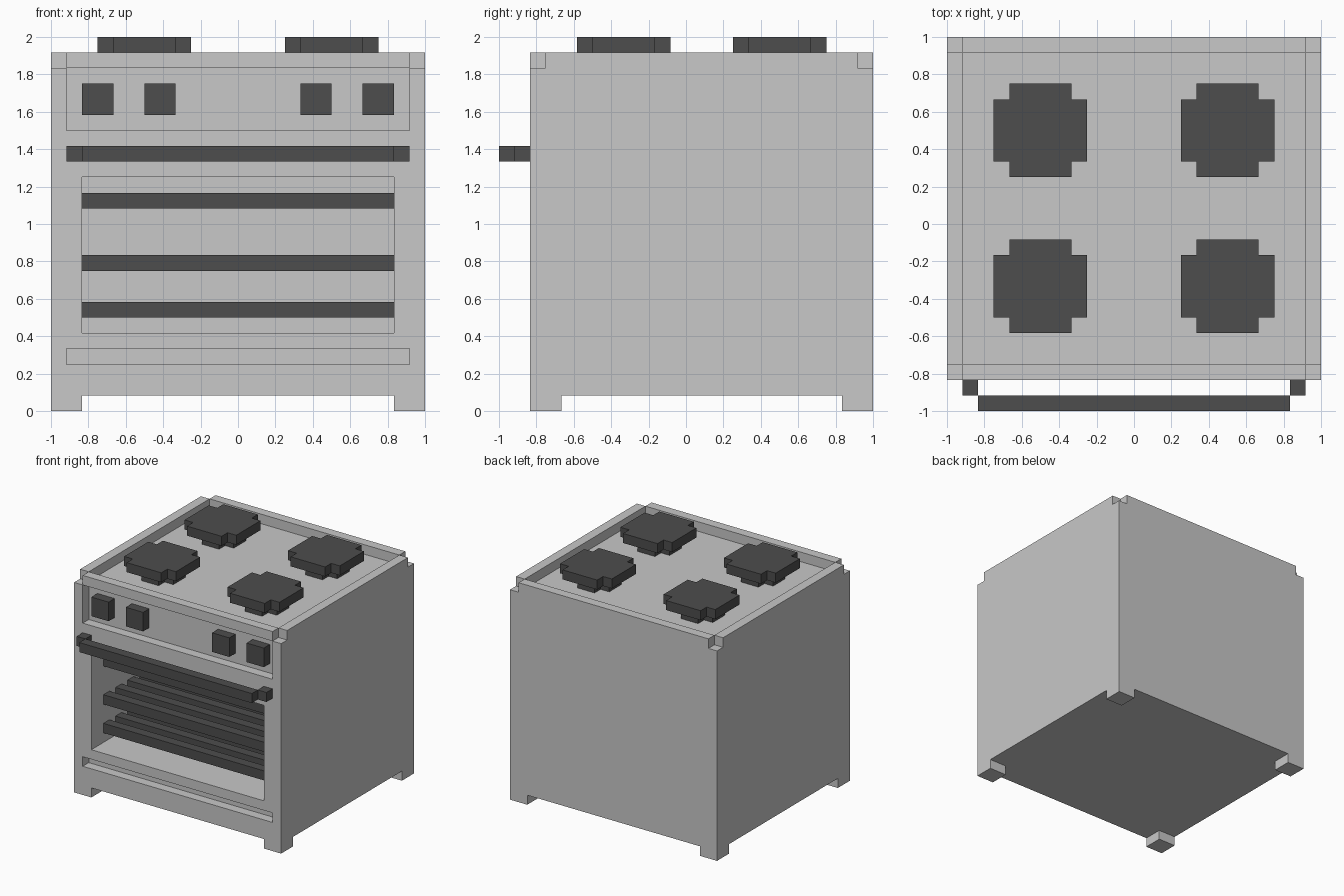
import bpy, bmesh

if "Cube" in bpy.data.objects:
    bpy.data.objects.remove(bpy.data.objects["Cube"])

U = 1 / 12  # the model sits on a grid of twelfths


def material(name, v):
    m = bpy.data.materials.new(name)
    m.diffuse_color = (v, v, v, 1)
    m.use_nodes = True
    m.node_tree.nodes["Principled BSDF"].inputs["Base Color"].default_value = m.diffuse_color
    return m


GREY = material("light_grey_enamel", 0.578)
DARK = material("dark_grey_iron", 0.075)


def finish(name, bm, mat):
    bmesh.ops.recalc_face_normals(bm, faces=bm.faces)
    me = bpy.data.meshes.new(name)
    bm.to_mesh(me)
    bm.free()
    if mat:
        me.materials.append(mat)
    ob = bpy.data.objects.new(name, me)
    bpy.context.collection.objects.link(ob)
    return ob


def add_box(bm, x0, x1, y0, y1, z0, z1):
    vs = bmesh.ops.create_cube(bm, size=1)["verts"]
    for v in vs:
        v.co = ((x1 if v.co.x > 0 else x0) * U,
                (y1 if v.co.y > 0 else y0) * U,
                (z1 if v.co.z > 0 else z0) * U)


def boxes(name, mat, *dims):
    bm = bmesh.new()
    for d in dims:
        add_box(bm, *d)
    return finish(name, bm, mat)


def add_plus(bm, cx, cy, r, z0, z1):
    # square of half-width r with one-unit corner notches, extruded upwards
    q, pts = r - 1, []
    for sx, sy in ((1, 1), (-1, 1), (-1, -1), (1, -1)):
        corner = [(r * sx, q * sy), (q * sx, q * sy), (q * sx, r * sy)]
        pts += corner if sx * sy > 0 else corner[::-1]
    face = bm.faces.new([bm.verts.new(((cx + x) * U, (cy + y) * U, z0 * U)) for x, y in pts])
    top = bmesh.ops.extrude_face_region(bm, geom=[face])["geom"]
    bmesh.ops.translate(bm, vec=(0, 0, (z1 - z0) * U),
                        verts=[g for g in top if isinstance(g, bmesh.types.BMVert)])


# oven body, hollowed out by box cutters
body = boxes("oven_body", GREY, (-12, 12, -10, 12, 0, 22))
cuts = [
    (-10, 10, -12, 10, 5, 15),    # oven cavity
    (-11, 11, -12, -9, 18, 24),   # control panel recess
    (-11, 11, -12, -9, 3, 4),     # lower slot
    (-10, 10, -14, 14, -1, 1),    # gap between feet, front to back
    (-14, 14, -8, 10, -1, 1),     # gap between feet, side to side
]
cutters = []
for i, c in enumerate(cuts):
    cutter = boxes("cutter_%d" % i, None, c)
    cutter.hide_render = True
    mod = body.modifiers.new("cut_%d" % i, 'BOOLEAN')
    mod.operation, mod.solver, mod.object = 'DIFFERENCE', 'EXACT', cutter
    cutters.append(cutter)
bpy.context.view_layer.update()
result = bpy.data.meshes.new_from_object(body.evaluated_get(bpy.context.evaluated_depsgraph_get()))
body.modifiers.clear()
body.data = result
result.materials.clear()
result.materials.append(GREY)
for c in cutters:
    bpy.data.objects.remove(c)

# raised rim around the cooktop, open at the corners
boxes("cooktop_rim", GREY,
      (-11, 11, -10, -9, 22, 23), (-11, 11, 11, 12, 22, 23),
      (-12, -11, -9, 11, 22, 23), (11, 12, -9, 11, 22, 23))

# four burners, each a wide cap on a smaller base
for row, cy in (("front", -4), ("back", 6)):
    for side, cx in (("left", -6), ("right", 6)):
        bm = bmesh.new()
        add_plus(bm, cx, cy, 2, 22, 23)
        add_plus(bm, cx, cy, 3, 23, 24)
        finish("burner_%s_%s" % (row, side), bm, DARK)

# control knobs
for i, x in enumerate((-10, -6, 4, 8)):
    boxes("knob_%d" % (i + 1), DARK, (x, x + 2, -10, -9, 19, 21))

# door handle with end brackets
boxes("door_handle", DARK, (-10, 10, -12, -11, 16, 17),
      (-11, -10, -11, -10, 16, 17), (10, 11, -11, -10, 16, 17))

# three oven racks made of parallel bars
for i, z in enumerate((6, 9, 13)):
    boxes("oven_rack_%d" % (i + 1), DARK,
          *[(-10, 10, y, y + 1, z, z + 1) for y in range(-8, 10, 2)])
